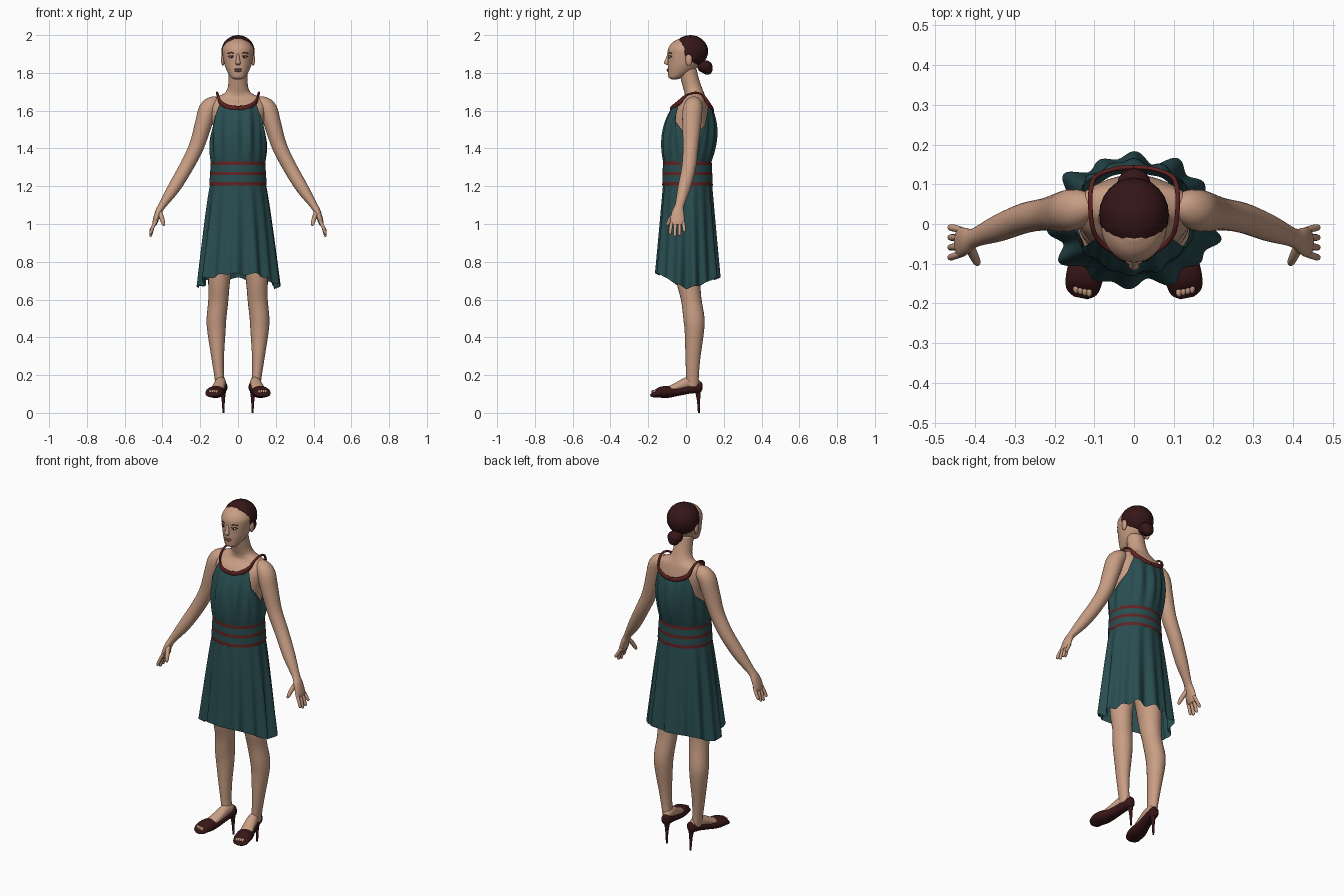
import bpy, bmesh, math
from mathutils import Vector

if "Cube" in bpy.data.objects:
    bpy.data.objects.remove(bpy.data.objects["Cube"])


def material(name, *rgb):
    m = bpy.data.materials.new(name)
    m.use_nodes = True
    m.diffuse_color = (*rgb, 1)
    m.node_tree.nodes["Principled BSDF"].inputs["Base Color"].default_value = (*rgb, 1)
    return m


skin = material("skin", 0.58, 0.34, 0.23)
hair = material("dark_hair", 0.035, 0.008, 0.009)
teal = material("teal_cloth", 0.022, 0.075, 0.082)
red = material("red_trim", 0.12, 0.016, 0.016)
leather = material("dark_leather", 0.04, 0.008, 0.009)
lips = material("lip_pink", 0.38, 0.17, 0.13)
white = material("eye_white", 0.55, 0.5, 0.46)


def finish(name, bm, mats, mirror=False):
    bmesh.ops.recalc_face_normals(bm, faces=bm.faces)
    for f in bm.faces:
        f.smooth = True
    me = bpy.data.meshes.new(name)
    bm.to_mesh(me)
    bm.free()
    for m in mats:
        me.materials.append(m)
    ob = bpy.data.objects.new(name, me)
    bpy.context.collection.objects.link(ob)
    if mirror:
        ob.modifiers.new("mirror", "MIRROR").use_mirror_merge = False
    return ob


def smooth_path(pts, steps):
    """Catmull-Rom through tuples of any length."""
    out = []
    for i in range(len(pts) - 1):
        quad = [pts[max(i - 1, 0)], pts[i], pts[i + 1], pts[min(i + 2, len(pts) - 1)]]
        for k in range(steps):
            t = k / steps
            out.append([0.5 * (2 * b + (c - a) * t + (2 * a - 5 * b + 4 * c - d) * t * t
                               + (3 * b - a - 3 * c + d) * t ** 3) for a, b, c, d in zip(*quad)])
    return out + [list(pts[-1])]


def tube(name, secs, mat, ref=(1, 0, 0), axis=None, mirror=False, sides=24, steps=4):
    """Skin elliptical sections (x, y, z, radius along ref, other radius)."""
    secs = smooth_path(secs, steps)
    bm = bmesh.new()
    rings = []
    for i, s in enumerate(secs):
        before, after = secs[max(i - 1, 0)], secs[min(i + 1, len(secs) - 1)]
        t = Vector(axis) if axis else Vector(after[:3]) - Vector(before[:3])
        t.normalize()
        u = Vector(ref)
        u = (u - t * u.dot(t)).normalized()
        v = t.cross(u)
        angles = [math.tau * k / sides for k in range(sides)]
        rings.append([bm.verts.new(Vector(s[:3]) + u * s[3] * math.cos(a) + v * s[4] * math.sin(a))
                      for a in angles])
    for r, q in zip(rings, rings[1:]):
        for k in range(sides):
            n = (k + 1) % sides
            bm.faces.new((r[k], r[n], q[n], q[k]))
    bm.faces.new(rings[0])
    bm.faces.new(rings[-1])
    return finish(name, bm, [mat], mirror)


def ball(name, loc, size, mat, mirror=False):
    bm = bmesh.new()
    bmesh.ops.create_uvsphere(bm, u_segments=24, v_segments=16, radius=1)
    bmesh.ops.scale(bm, vec=size, verts=bm.verts)
    bmesh.ops.translate(bm, vec=loc, verts=bm.verts)
    return finish(name, bm, [mat], mirror)


def sheet(name, fn, rows, mats, pick=None, cols=160):
    """Closed cloth surface from fn(angle, t); angle 0 is the front."""
    bm = bmesh.new()
    g = [[bm.verts.new(fn(math.tau * c / cols, r / rows)) for c in range(cols)]
         for r in range(rows + 1)]
    for r in range(rows):
        for c in range(cols):
            n = (c + 1) % cols
            f = bm.faces.new((g[r][c], g[r][n], g[r + 1][n], g[r + 1][c]))
            f.material_index = pick(r) if pick else 0
    return finish(name, bm, mats)


# Torso with neck
tube("torso", [(0, .01, .95, .14, .1), (0, .01, 1.1, .14, .11), (0, .005, 1.27, .12, .09),
               (0, .012, 1.4, .125, .1), (0, .015, 1.5, .13, .108), (0, .025, 1.58, .145, .098),
               (0, .035, 1.63, .152, .08), (0, .048, 1.665, .13, .058), (0, .045, 1.69, .075, .052),
               (0, .035, 1.72, .055, .05), (0, .02, 1.77, .05, .048), (0, .01, 1.82, .05, .046)],
     skin, axis=(0, 0, 1), sides=40)

# Arms and hands
tube("arm", [(.1, .045, 1.645, .025, .025), (.13, .042, 1.637, .044, .04), (.16, .035, 1.605, .052, .048),
             (.183, .03, 1.53, .05, .045), (.22, .025, 1.41, .041, .04), (.275, .015, 1.3, .038, .037),
             (.34, -.01, 1.19, .034, .033), (.4, -.034, 1.1, .024, .02), (.42, -.042, 1.065, .032, .018),
             (.436, -.046, 1.02, .038, .015), (.443, -.046, .995, .03, .011)], skin, ref=(0, 1, 0), mirror=True)
for i, finger in enumerate(("index", "middle", "ring", "little")):
    y, tip = -.074 + .019 * i, (.945, .933, .938, .958)[i]
    tube(finger + "_finger", [(.432, y, 1.02, .009, .009), (.45, y - .006 + .004 * i, .985, .009, .009),
                              (.462, y - .01 + .006 * i, tip + .008, .008, .008),
                              (.464, y - .01 + .006 * i, tip, .003, .003)],
         skin, ref=(0, 1, 0), mirror=True, sides=10)
tube("thumb", [(.415, -.055, 1.065, .013, .013), (.403, -.08, 1.03, .012, .012),
               (.395, -.097, 1.0, .009, .009), (.393, -.1, .99, .003, .003)],
     skin, mirror=True, sides=10)

# Legs and feet
tube("leg", [(.078, .01, 1.0, .075, .09), (.09, .012, .85, .07, .08), (.1, .014, .7, .058, .064),
             (.104, .028, .6, .053, .054), (.114, .042, .5, .052, .056), (.114, .044, .43, .048, .051),
             (.108, .037, .3, .034, .04), (.1, .034, .2, .026, .034), (.092, .034, .14, .026, .034)],
     skin, mirror=True)
foot_axis = (.2, -1, 0)
foot_side = (1, .2, 0)
tube("foot", [(.084, .07, .155, .016, .02), (.088, .04, .16, .025, .03), (.094, 0, .155, .029, .034),
              (.104, -.05, .137, .033, .026), (.118, -.11, .113, .036, .02), (.128, -.16, .104, .032, .012)],
     skin, foot_side, foot_axis, True)
for i in range(4):
    ball("toe", (.113 + .011 * i, -.17 + .003 * i, .112), (.008, .014, .01), skin, True)

# Peep-toe shoes with stiletto heels
tube("shoe", [(.079, .085, .14, .01, .018), (.081, .072, .137, .026, .03), (.09, .02, .128, .03, .026),
              (.104, -.05, .113, .037, .025), (.117, -.1, .111, .046, .032),
              (.127, -.145, .108, .046, .027), (.132, -.172, .097, .038, .015),
              (.134, -.186, .094, .018, .007)], leather, foot_side, foot_axis, True)
tube("stiletto_heel", [(.079, .062, .13, .018, .018), (.078, .066, .07, .009, .009),
                       (.077, .068, 0, .005, .005)], leather, mirror=True, sides=12)

# Head
profile = [(1.766, -.075, -.045, .018), (1.775, -.092, -.02, .036), (1.8, -.096, .03, .053),
           (1.83, -.096, .06, .067), (1.86, -.096, .08, .075), (1.9, -.097, .09, .081),
           (1.93, -.094, .095, .081), (1.96, -.073, .085, .064), (1.98, -.04, .065, .035)]
tube("head", [(0, (f + b) / 2, z, w, (b - f) / 2) for z, f, b, w in profile],
     skin, axis=(0, 0, 1), sides=40)
tube("nose", [(0, -.09, 1.9, .007, .008), (0, -.098, 1.875, .009, .01), (0, -.105, 1.853, .013, .012),
              (0, -.098, 1.843, .01, .006)], skin, axis=(0, 0, 1), sides=16)
ball("upper_lip", (0, -.093, 1.819, ), (.022, .01, .005), lips)
ball("lower_lip", (0, -.092, 1.811), (.019, .01, .006), lips)
ball("ear", (.08, .015, 1.87), (.01, .018, .032), skin, True)
ball("eye", (.033, -.08, 1.884), (.015, .012, .007), white, True)
ball("iris", (.033, -.087, 1.884), (.006, .006, .006), hair, True)
for part, z, r in (("eyelid_line", 1.889, .002), ("eyebrow", 1.905, .0025)):
    tube(part, [(.016, -.092, z - .003, r, r), (.034, -.09, z + .002, r, r),
                (.053, -.075, z - .002, r, r)], hair, ref=(0, 0, 1), mirror=True, sides=8)

# Swept-back hair and low bun
ball("hair_cap", (0, .023, 1.914), (.088, .094, .086), hair)
ball("bun", (0, .1, 1.833), (.042, .04, .034), hair)
ball("bun_coil", (0, .112, 1.818), (.032, .028, .028), hair)


def folds(a):
    return .6 * math.cos(14 * a + .5) + .4 * math.cos(9 * a + 2)


def ellipse(a, rx, front, back, z):
    return Vector((rx * math.sin(a), (front + back) / 2 - (back - front) / 2 * math.cos(a), z))


# Bodice top edge by angle: neckline in front and behind, armholes at the sides
front_edge = [(0, 0, -.078, 1.612), (25, .055, -.068, 1.62), (45, .093, -.035, 1.645)]
back_edge = [(140, .095, .12, 1.635), (160, .05, .138, 1.61), (180, 0, .143, 1.6)]
edge = front_edge + [(65, .128, -.06, 1.55), (90, .145, .012, 1.45), (115, .132, .1, 1.52)] + back_edge


def top_edge(a):
    d = math.degrees(a)
    side = 1 if d <= 180 else -1
    d = min(d, 360 - d)
    for p, q in zip(edge, edge[1:]):
        if d <= q[0]:
            s = Vector(p[1:]).lerp(Vector(q[1:]), (d - p[0]) / (q[0] - p[0]))
            return Vector((s.x * side, s.y, s.z))


def bodice(a, t):
    low, top = ellipse(a, .143, -.118, .13, 1.32), top_edge(a)
    mid = ellipse(a, .158, -.15, .185, (low.z + top.z) / 2 + .02)
    p = low * (1 - t) ** 2 + mid * 2 * t * (1 - t) + top * t * t
    grow = 1 + .055 * folds(a) * math.sin(math.pi * (.1 + .8 * t))
    return Vector((p.x * grow, .015 + (p.y - .015) * grow, p.z))


def skirt(a, t):
    hem = .735 - .012 * (1 - math.cos(a)) - .06 * math.sin(a) ** 4
    p = ellipse(a, .146 + .066 * t ** .8, -.12 - .035 * t, .136 + .035 * t, 1.215 * (1 - t) + hem * t)
    grow = 1 + (.02 + .085 * t) * folds(a)
    return Vector((p.x * grow, p.y * grow, p.z + .008 * t * folds(a)))


# Dress
sheet("bodice", bodice, 16, [teal])
sheet("skirt", skirt, 20, [teal])
sheet("waistband", lambda a, t: ellipse(a, .152 - .008 * t, -.126 + .004 * t, .142 - .006 * t, 1.205 + .125 * t),
      14, [teal, red], lambda r: int(r in (0, 1, 6, 7, 12, 13)))
strap = [(.106, 0, 1.68), (.11, .05, 1.695), (.108, .09, 1.68)]
path = [p[1:] for p in front_edge] + strap + [p[1:] for p in back_edge]
tube("neckline_trim", [(*p, .006 if p in strap else .013, .006) for p in path],
     red, ref=(0, 0, 1), mirror=True, sides=10)
